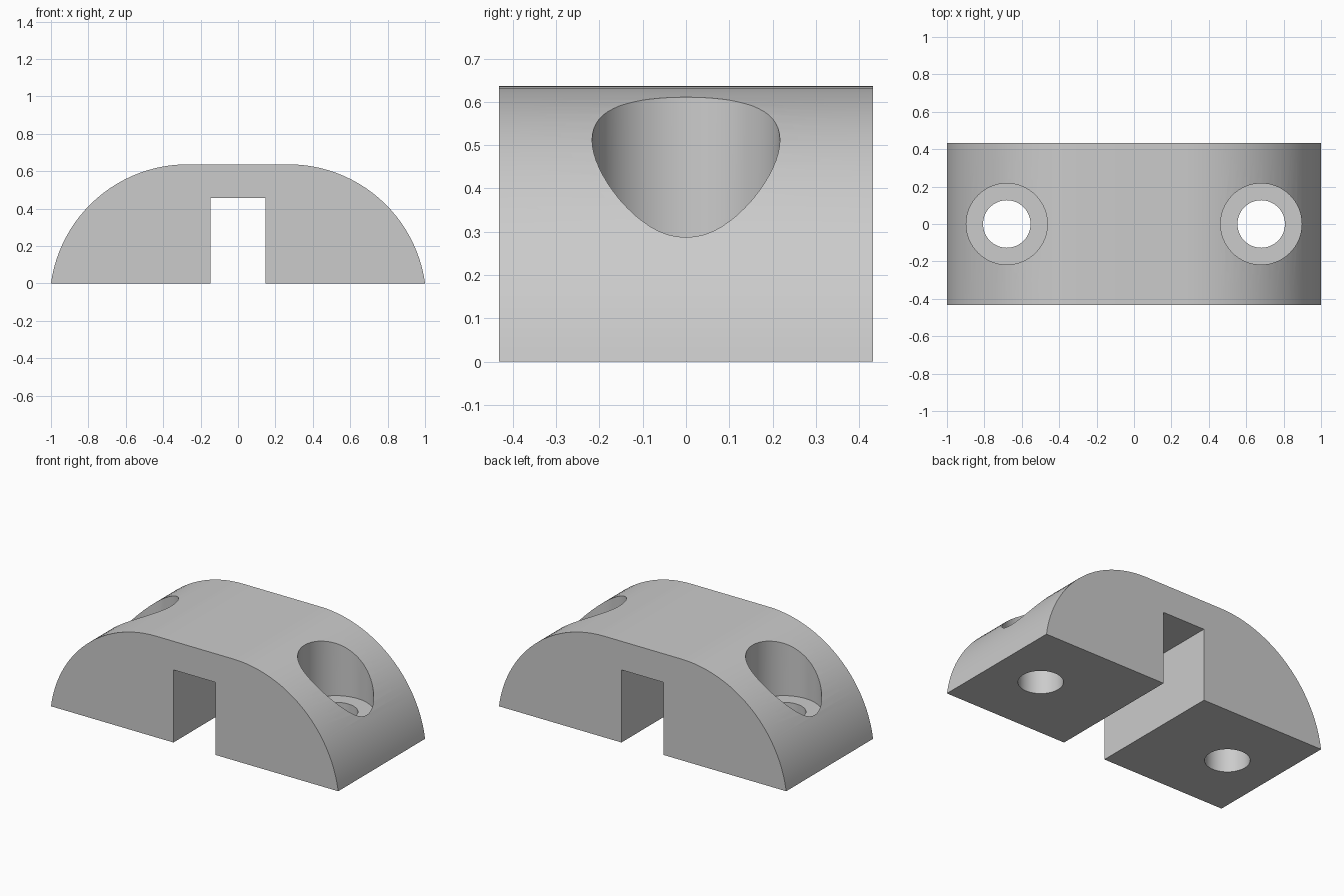
import bpy, bmesh
from math import sin, cos, pi, atan2

cube = bpy.data.objects.get("Cube")
if cube:
    bpy.data.objects.remove(cube, do_unlink=True)

HALF_DEPTH = 0.432
HEIGHT = 0.637
SLOT_X, SLOT_Z = 0.147, 0.457
ARC_X, ARC_Z, ARC_R = 0.27, -0.1, 0.737
HOLE_X, HOLE_R = 0.68, 0.127
BORE_R, BORE_FLOOR = 0.217, 0.25
ARC_STEPS = 24

grey = bpy.data.materials.new("plain grey")
grey.use_nodes = True
grey.diffuse_color = (0.6, 0.6, 0.6, 1)
grey.node_tree.nodes["Principled BSDF"].inputs["Base Color"].default_value = (0.6, 0.6, 0.6, 1)


def make_object(name, bm):
    bmesh.ops.recalc_face_normals(bm, faces=bm.faces)
    mesh = bpy.data.meshes.new(name)
    bm.to_mesh(mesh)
    bm.free()
    mesh.materials.append(grey)
    obj = bpy.data.objects.new(name, mesh)
    bpy.context.collection.objects.link(obj)
    return obj


# Clamp body: rounded bridge profile with the slot, extruded front to back
start = atan2(-ARC_Z, 1 - ARC_X)
half = [(SLOT_X, SLOT_Z), (SLOT_X, 0)]
for i in range(ARC_STEPS + 1):
    a = start + (pi / 2 - start) * i / ARC_STEPS
    half.append((ARC_X + ARC_R * cos(a), ARC_Z + ARC_R * sin(a)))
profile = half + [(-x, z) for x, z in reversed(half)]
bm = bmesh.new()
face = bm.faces.new([bm.verts.new((x, -HALF_DEPTH, z)) for x, z in profile])
extruded = bmesh.ops.extrude_face_region(bm, geom=[face])["geom"]
bmesh.ops.translate(bm, vec=(0, 2 * HALF_DEPTH, 0),
                    verts=[v for v in extruded if isinstance(v, bmesh.types.BMVert)])
body = make_object("clamp_body", bm)


# Stepped cutters for the screw holes and their counterbores
def stepped_cutter(name, x):
    bm = bmesh.new()
    steps = [(HOLE_R, -0.1), (HOLE_R, BORE_FLOOR), (BORE_R, BORE_FLOOR), (BORE_R, 1)]
    n = 64
    rings = [[bm.verts.new((x + r * cos(2 * pi * i / n), r * sin(2 * pi * i / n), z))
              for i in range(n)] for r, z in steps]
    for low, high in zip(rings, rings[1:]):
        for i in range(n):
            j = (i + 1) % n
            bm.faces.new((low[i], low[j], high[j], high[i]))
    bm.faces.new(rings[0])
    bm.faces.new(rings[-1])
    cutter = make_object(name, bm)
    cutter.hide_render = True
    return cutter


bpy.context.view_layer.objects.active = body
for name, x in (("left_hole_cutter", HOLE_X), ("right_hole_cutter", -HOLE_X)):
    cutter = stepped_cutter(name, x)
    cut = body.modifiers.new(name, "BOOLEAN")
    cut.operation = "DIFFERENCE"
    cut.solver = "EXACT"
    cut.object = cutter
    bpy.ops.object.modifier_apply(modifier=cut.name)
    bpy.data.objects.remove(cutter, do_unlink=True)

# Smooth curved walls, sharp edges kept
bpy.ops.object.select_all(action="DESELECT")
body.select_set(True)
bpy.ops.object.shade_smooth_by_angle(angle=pi / 6)
